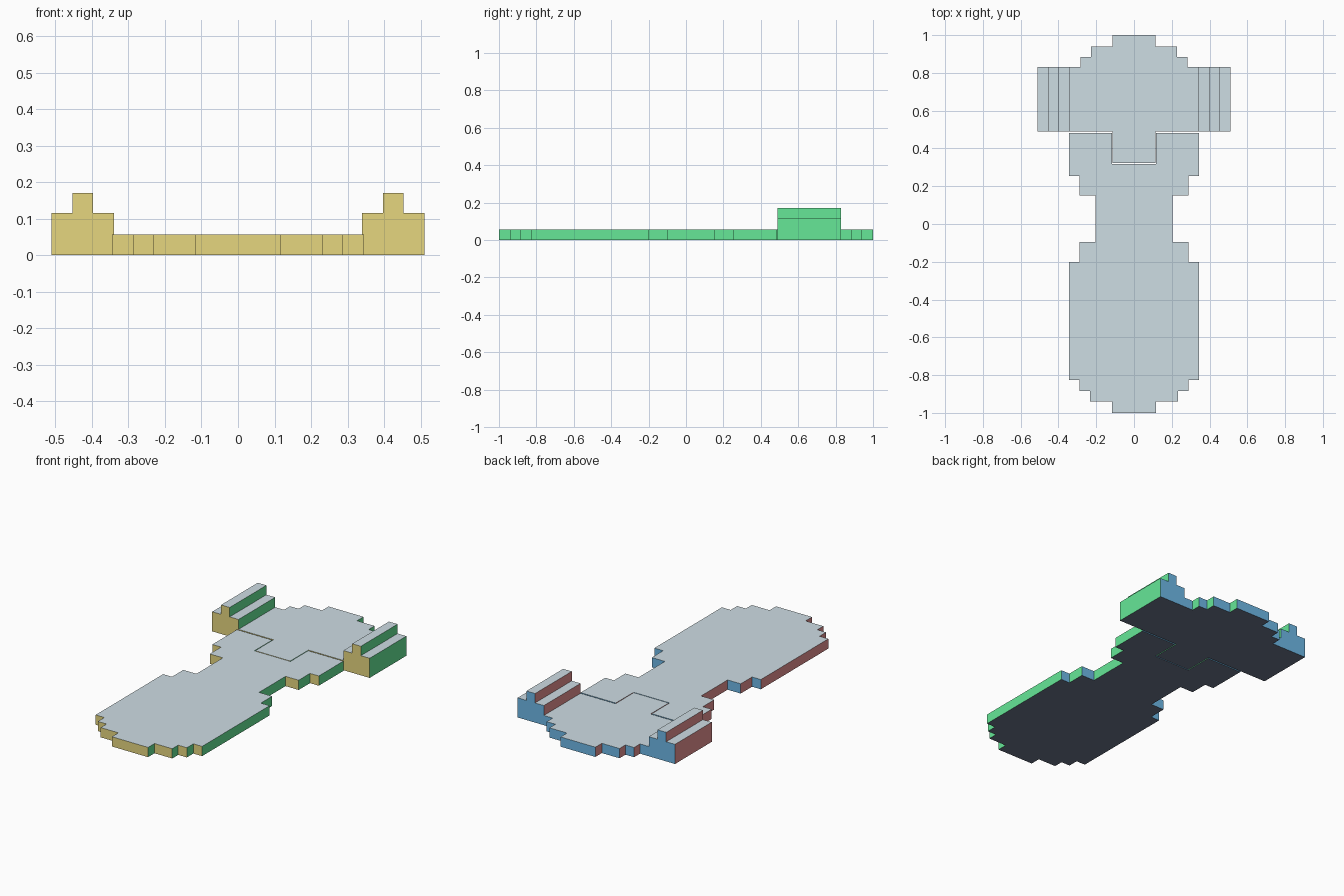
import bpy
import bmesh
from mathutils import Vector

cube = bpy.data.objects.get("Cube")
if cube:
    bpy.data.objects.remove(cube, do_unlink=True)


def make_material(name, rgb):
    """Flat material from 0-255 sRGB values."""
    lin = [((c / 255 + 0.055) / 1.055) ** 2.4 for c in rgb]
    mat = bpy.data.materials.new(name)
    mat.use_nodes = True
    mat.diffuse_color = (*lin, 1)
    bsdf = mat.node_tree.nodes["Principled BSDF"]
    bsdf.inputs["Base Color"].default_value = (*lin, 1)
    bsdf.inputs["Roughness"].default_value = 0.8
    return mat


# One colour for each facing direction
FACINGS = [
    (Vector((0, -1, 0)), make_material("front yellow", (230, 214, 127))),
    (Vector((0, 1, 0)), make_material("back blue", (113, 189, 236))),
    (Vector((1, 0, 0)), make_material("left green", (102, 231, 151))),
    (Vector((-1, 0, 0)), make_material("right pink", (238, 151, 151))),
    (Vector((0, 0, 1)), make_material("top pale grey", (206, 221, 228))),
    (Vector((0, 0, -1)), make_material("bottom slate", (108, 118, 138))),
]


def prism(name, outline, offset):
    """Extrude a closed outline of 3D points and colour faces by direction."""
    bm = bmesh.new()
    base = bm.faces.new([bm.verts.new(p) for p in outline])
    extruded = bmesh.ops.extrude_face_region(bm, geom=[base])["geom"]
    moved = [v for v in extruded if isinstance(v, bmesh.types.BMVert)]
    bmesh.ops.translate(bm, verts=moved, vec=offset)
    bmesh.ops.recalc_face_normals(bm, faces=bm.faces)
    bm.normal_update()
    for face in bm.faces:
        dots = [face.normal.dot(direction) for direction, _ in FACINGS]
        face.material_index = dots.index(max(dots))
    mesh = bpy.data.meshes.new(name)
    bm.to_mesh(mesh)
    bm.free()
    for _, mat in FACINGS:
        mesh.materials.append(mat)
    obj = bpy.data.objects.new(name, mesh)
    bpy.context.collection.objects.link(obj)
    return obj


def stepped_plate(name, bands, start_y, notch=()):
    """Mirrored plate from bands of (half width, end y), front to back."""
    side, y = [], start_y
    for half, end in bands:
        side += [(half, y), (half, end)]
        y = end
    side += notch
    outline = [(x, y, 0) for x, y in side]
    outline += [(-x, y, 0) for x, y in reversed(side)]
    return prism(name, outline, (0, 0, THICK))


THICK = 0.057

# Long front body with a narrow waist and a slot at its back edge
stepped_plate("main_body", [
    (0.117, -0.94), (0.232, -0.885), (0.288, -0.825), (0.345, -0.2),
    (0.288, -0.095), (0.203, 0.15), (0.288, 0.255), (0.345, 0.483),
], -1.0, notch=[(0.117, 0.483), (0.117, 0.318)])

# Back plate whose tab sits in the slot
stepped_plate("back_plate", [
    (0.113, 0.49), (0.34, 0.83), (0.283, 0.885), (0.227, 0.94), (0.113, 1.0),
], 0.322)

# Raised side rails, each with a ridge along the top
RAIL = [(0.34, 0), (0.51, 0), (0.51, 0.115), (0.453, 0.115), (0.453, 0.17),
        (0.397, 0.17), (0.397, 0.115), (0.34, 0.115)]
for label, sign in (("left", 1), ("right", -1)):
    prism(label + "_rail", [(sign * x, 0.49, z) for x, z in RAIL], (0, 0.34, 0))
